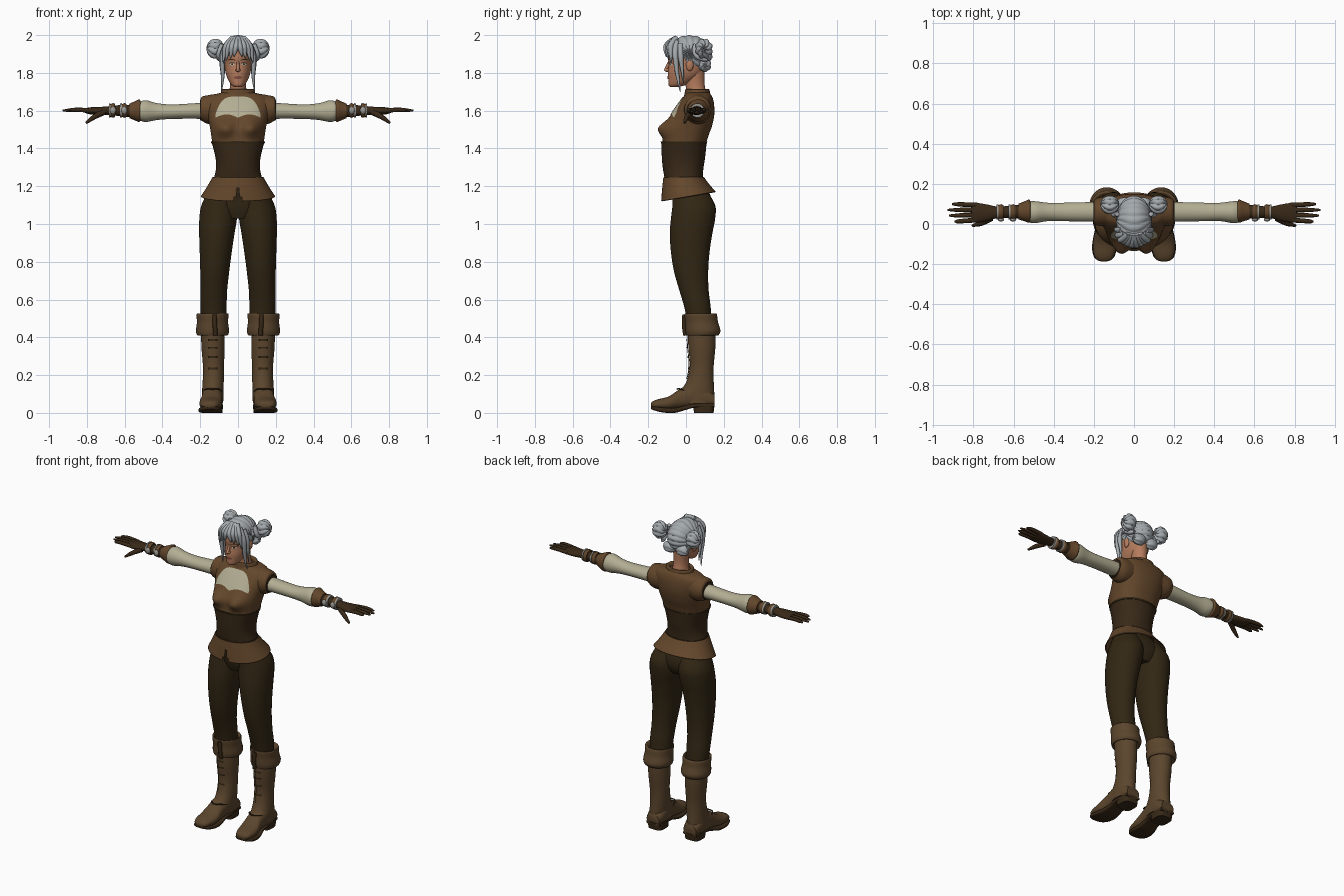
import bpy, bmesh, math
from mathutils import Vector
from mathutils.bvhtree import BVHTree


def material(name, *rgb):
    m = bpy.data.materials.new(name)
    m.diffuse_color = (*rgb, 1)
    return m


LEATHER = material("brown leather", 0.125, 0.062, 0.024)
BOOT = material("boot leather", 0.105, 0.06, 0.026)
DARK = material("dark leather", 0.04, 0.022, 0.009)
CLOTH = material("trouser cloth", 0.032, 0.02, 0.007)
CREAM = material("cream linen", 0.45, 0.42, 0.29)
SKIN = material("skin", 0.46, 0.2, 0.11)
HAIR = material("silver hair", 0.37, 0.40, 0.42)
METAL = material("metal", 0.32, 0.31, 0.28)
LIP = material("lips", 0.25, 0.075, 0.05)
WHITE = material("eye white", 0.6, 0.6, 0.58)


def finish(name, data, mat, mirror=False, thick=0):
    o = bpy.data.objects.new(name, data)
    bpy.context.collection.objects.link(o)
    data.materials.append(mat)
    if isinstance(data, bpy.types.Mesh):
        data.shade_smooth()
        data.set_sharp_from_angle(angle=math.radians(50))
    if thick:
        o.modifiers.new("thickness", 'SOLIDIFY').thickness = thick
    if mirror:
        o.modifiers.new("mirror", 'MIRROR')
    return o


def spline(a, b, c, d, t):
    return [0.5 * (2 * q + (r - p) * t + (2 * p - 5 * q + 4 * r - s) * t * t
                   + (3 * q - p - 3 * r + s) * t ** 3) for p, q, r, s in zip(a, b, c, d)]


def loft(name, rings, mat, axis='z', n=32, sub=4, p=2.0, mirror=False, caps=True, thick=0, shape=None):
    """Ring: (position, centre and half-width across, low and high of second cross axis)."""
    dense = []
    for i in range(len(rings) - 1):
        quad = [rings[max(0, min(len(rings) - 1, i + k))] for k in (-1, 0, 1, 2)]
        dense += [spline(*quad, s / sub) for s in range(sub)]
    dense.append(rings[-1])
    verts, faces = [], []
    for t, c, h, lo, hi in dense:
        for k in range(n):
            a = 2 * math.pi * (k + 0.5) / n
            u, v = [math.copysign(abs(w) ** (2 / p), w) for w in (math.cos(a), math.sin(a))]
            u, v = c + h * u, (lo + hi) / 2 + (hi - lo) / 2 * v
            co = {'z': (u, v, t), 'x': (t, u, v), 'y': (u, t, v)}[axis]
            verts.append(shape(*co) if shape else co)
    for i in range(len(dense) - 1):
        for k in range(n):
            j = (k + 1) % n
            faces.append((i * n + k, i * n + j, i * n + n + j, i * n + n + k))
    if caps:
        faces += [tuple(range(n)), tuple(range(len(verts) - n, len(verts)))]
    me = bpy.data.meshes.new(name)
    me.from_pydata(verts, [], faces)
    bm = bmesh.new()
    bm.from_mesh(me)
    bmesh.ops.recalc_face_normals(bm, faces=bm.faces)
    bm.to_mesh(me)
    bm.free()
    return finish(name, me, mat, mirror, thick)


def ball(name, c, r, mat, mirror=False, waves=0, depth=0.0, keep=None, seg=24):
    """Ellipsoid with its pole along x and optional combed grooves."""
    bm = bmesh.new()
    bmesh.ops.create_uvsphere(bm, u_segments=seg, v_segments=max(8, seg // 3), radius=1)
    for v in bm.verts:
        a = math.atan2(v.co.y, v.co.x)
        f = 1 - depth * (1 - abs(math.sin(waves * a / 2 + 2 * v.co.z ** 2))) if waves else 1
        v.co = (c[0] + r[0] * v.co.z * f, c[1] + r[1] * v.co.x * f, c[2] + r[2] * v.co.y * f)
    if keep:
        gone = [f for f in bm.faces if not keep(f.calc_center_median())]
        bmesh.ops.delete(bm, geom=gone, context='FACES')
    bmesh.ops.recalc_face_normals(bm, faces=bm.faces)
    me = bpy.data.meshes.new(name)
    bm.to_mesh(me)
    bm.free()
    return finish(name, me, mat, mirror)


def tube(name, pts, mat, mirror=True):
    """Tapered tube through (x, y, z, radius) points."""
    cu = bpy.data.curves.new(name, 'CURVE')
    cu.dimensions, cu.bevel_depth, cu.bevel_resolution = '3D', 1.0, 2
    cu.use_fill_caps, cu.resolution_u = True, 5
    s = cu.splines.new('NURBS')
    s.points.add(len(pts) - 1)
    for q, (x, y, z, r) in zip(s.points, pts):
        q.co, q.radius = (x, y, z, 1), r
    s.order_u, s.use_endpoint_u = 3, True
    return finish(name, cu, mat, mirror)


def decal(name, target, x0, x1, low, high, mat, mirror=False, nx=16, nz=6, gap=0.004):
    """Thin patch laid on the front of a surface between two edge functions of x."""
    tree = BVHTree.FromPolygons([v.co for v in target.data.vertices],
                                [p.vertices[:] for p in target.data.polygons])
    verts, faces = [], []
    for i in range(nx + 1):
        x = x0 + (x1 - x0) * i / nx
        for k in range(nz + 1):
            z = low(x) + (high(x) - low(x)) * k / nz
            hit = tree.ray_cast(Vector((x, -1, z)), Vector((0, 1, 0)))[0]
            verts.append((x, (hit.y if hit else 0) - gap, z))
    for i in range(nx):
        for k in range(nz):
            a = i * (nz + 1) + k
            faces.append((a, a + nz + 1, a + nz + 2, a + 1))
    me = bpy.data.meshes.new(name)
    me.from_pydata(verts, [], faces)
    return finish(name, me, mat, mirror)


# Torso: vest with bust, linen window, corset, flared skirt of the vest
def bust(x, y, z):
    if y < 0.02:
        y -= 0.05 * math.exp(-((abs(x) - 0.07) / 0.05) ** 2 - ((z - 1.505) / 0.045) ** 2)
    return x, y, z


vest = loft("vest", [(1.425, 0, .136, -.125, .106), (1.47, 0, .142, -.115, .12), (1.52, 0, .15, -.103, .138),
                     (1.58, 0, .163, -.078, .15), (1.64, 0, .172, -.038, .148), (1.675, 0, .155, -.012, .138),
                     (1.695, 0, .09, 0, .125)], LEATHER, n=64, sub=6, p=2.3, shape=bust)
decal("linen_window", vest, -.118, .118, lambda x: 1.563 + .017 * math.sin(math.pi * abs(x) / .12),
      lambda x: 1.675 - .09 * (abs(x) / .118) ** 4, CREAM, nx=32, nz=12)
loft("collar", [(1.66, 0, .105, -.015, .135), (1.69, 0, .092, -.008, .128), (1.712, 0, .085, -.004, .124),
                (1.708, 0, .07, .006, .112), (1.68, 0, .055, .0, .11)], LEATHER, caps=False)
loft("vest_shoulder", [(.11, .062, .07, 1.53, 1.69), (.16, .062, .072, 1.53, 1.682), (.19, .06, .066, 1.545, 1.675),
                       (.198, .06, .058, 1.55, 1.662)], LEATHER, 'x', mirror=True)
loft("armhole_trim", [(.19, .06, .06, 1.545, 1.662), (.202, .06, .055, 1.55, 1.655)], DARK, 'x', mirror=True)
loft("corset", [(1.235, 0, .13, -.112, .088), (1.29, 0, .117, -.122, .092), (1.35, 0, .119, -.128, .101),
                (1.435, 0, .14, -.131, .11)], DARK, n=48, p=2.2)
loft("corset_top_trim", [(1.425, 0, .141, -.133, .112), (1.436, 0, .143, -.134, .113)], CLOTH, n=48, p=2.2)
loft("waist_trim", [(1.238, 0, .134, -.116, .092), (1.25, 0, .131, -.116, .092)], CLOTH, n=48, p=2.2)


def drape(x, y, z):
    return x, y, z + (y - 0.02) * 0.17 * (1.245 - z) / 0.1


peplum = loft("peplum", [(1.245, 0, .13, -.114, .09), (1.2, 0, .156, -.12, .118), (1.145, 0, .191, -.126, .153)],
              LEATHER, n=96, sub=8, p=2.1, caps=False, thick=-.006, shape=drape)
bm = bmesh.new()
bm.from_mesh(peplum.data)
notch = [f for f in bm.faces if f.calc_center_median().y < 0
         and abs(f.calc_center_median().x) < (1.19 - f.calc_center_median().z) * .28]
bmesh.ops.delete(bm, geom=notch, context='FACES')
bm.to_mesh(peplum.data)
bm.free()

# Trousers
loft("hips", [(1.03, 0, .09, -.05, .11), (1.08, 0, .165, -.065, .135), (1.15, 0, .17, -.075, .13),
              (1.23, 0, .125, -.1, .085)], CLOTH)
loft("trouser_leg", [(1.18, .08, .075, -.07, .11), (1.1, .098, .096, -.072, .155), (1.03, .105, .1, -.08, .155),
                     (.95, .112, .094, -.086, .14), (.85, .118, .085, -.08, .125), (.75, .123, .077, -.064, .118),
                     (.65, .128, .071, -.036, .12), (.57, .13, .07, -.012, .13), (.48, .13, .066, .008, .137)],
     CLOTH, mirror=True)

# Boots
loft("boot_cuff", [(.42, .135, .066, .012, .158), (.41, .135, .08, .004, .17), (.435, .135, .088, -.003, .183),
                   (.48, .135, .083, -.004, .17), (.523, .135, .085, -.008, .163), (.52, .133, .074, .004, .148),
                   (.49, .13, .064, .012, .136)], BOOT, mirror=True, caps=False)
shaft = loft("boot_shaft", [(.45, .134, .062, .01, .157), (.35, .132, .062, .012, .156), (.25, .13, .056, .02, .147),
                            (.17, .131, .056, .004, .147), (.11, .134, .057, -.03, .15), (.05, .135, .056, -.03, .15)],
             BOOT, mirror=True)
foot = loft("boot_foot", [(.15, .132, .045, .03, .1), (.1, .132, .056, .025, .14), (.03, .135, .056, .025, .155),
                          (-.03, .139, .053, .022, .128), (-.09, .144, .06, .016, .088), (-.15, .148, .052, .02, .072),
                          (-.178, .149, .036, .024, .06), (-.186, .149, .015, .032, .048)], BOOT, 'y', p=2.3, mirror=True)
loft("boot_sole", [(.15, .132, .048, .03, .052), (.05, .134, .054, .028, .05), (0, .137, .05, .016, .04),
                   (-.06, .142, .06, 0, .026), (-.12, .147, .062, .002, .028), (-.165, .149, .05, .012, .034),
                   (-.184, .149, .026, .02, .036)], DARK, 'y', p=4, mirror=True)
loft("boot_heel", [(0, .132, .05, .042, .146), (.045, .132, .053, .038, .152)], DARK, p=3.5, mirror=True)
decal("boot_tongue", shaft, .118, .152, lambda x: .18, lambda x: .42, BOOT, True, 4, 10, .006)
for z in (.23, .29, .34, .38):
    decal("boot_lace", shaft, .108, .158, lambda x: z, lambda x: z + .01, CLOTH, True, 6, 1, .009)
tube("boot_cuff_strap", [(.125, -.008, .52, .012), (.122, -.014, .46, .013), (.12, -.002, .41, .012)], DARK)
tube("instep_seam", [(.083, .04, .1, .004), (.09, -.03, .13, .004), (.135, -.052, .125, .004),
                     (.18, -.03, .13, .004), (.187, .04, .1, .004)], DARK)

# Sleeves, cuffs, bracers
loft("sleeve", [(.15, .06, .048, 1.553, 1.645), (.22, .06, .049, 1.557, 1.64), (.35, .06, .046, 1.556, 1.633),
                (.43, .06, .046, 1.55, 1.64), (.485, .059, .054, 1.54, 1.655), (.515, .059, .054, 1.546, 1.65),
                (.53, .06, .04, 1.56, 1.64)], CREAM, 'x', mirror=True)
loft("sleeve_cuff", [(.515, .062, .044, 1.555, 1.645), (.522, .064, .058, 1.54, 1.66), (.55, .063, .048, 1.55, 1.648),
                     (.575, .062, .04, 1.56, 1.637)], LEATHER, 'x', mirror=True)
loft("glove", [(.55, .062, .036, 1.563, 1.632), (.62, .06, .031, 1.57, 1.63), (.68, .058, .029, 1.577, 1.624),
               (.73, .056, .041, 1.577, 1.62), (.78, .056, .049, 1.58, 1.618), (.81, .057, .047, 1.588, 1.613)],
     DARK, 'x', mirror=True)
for x in (.59, .65):
    loft("wrist_strap", [(x, .06, .034, 1.566, 1.636), (x + .012, .06, .039, 1.562, 1.64),
                         (x + .025, .06, .033, 1.568, 1.634)], LEATHER, 'x', n=24, mirror=True)
    loft("wrist_ring", [(x + .024, .06, .038, 1.562, 1.64), (x + .034, .06, .037, 1.564, 1.638)], METAL, 'x',
         n=24, mirror=True)
    ball("buckle", (x + .012, .022, 1.602), (.016, .01, .02), METAL, True, seg=18)
for y0, y1, tip in ((.02, .012, .89), (.045, .042, .92), (.07, .07, .928), (.094, .099, .905)):
    tube("finger", [(.78, y0, 1.6, .012), (.84, (y0 + y1) / 2, 1.606, .012), (.89, y1, 1.603, .01),
                    (tip, y1, 1.6, .005)], DARK)
tube("thumb", [(.71, .03, 1.592, .016), (.75, .008, 1.575, .015), (.785, -.004, 1.55, .011),
               (.805, -.008, 1.535, .006)], DARK)

# Head and face
loft("neck", [(1.66, 0, .062, .005, .12), (1.7, 0, .047, .002, .106), (1.75, 0, .043, -.004, .098),
              (1.82, 0, .05, -.01, .1)], SKIN)
head = loft("head", [(1.724, 0, .014, -.08, -.05), (1.735, 0, .034, -.092, -.005), (1.765, 0, .053, -.094, .05),
                     (1.8, 0, .065, -.096, .09), (1.845, 0, .071, -.091, .11), (1.89, 0, .074, -.096, .118),
                     (1.94, 0, .066, -.08, .108), (1.975, 0, .035, -.03, .07)], SKIN, n=48)
ball("nose_tip", (0, -.098, 1.815), (.013, .018, .01), SKIN)
tube("nose_bridge", [(0, -.088, 1.86, .007), (0, -.095, 1.84, .008), (0, -.107, 1.817, .009)], SKIN, False)
ball("ear", (.074, .02, 1.842), (.012, .02, .033), SKIN, True)
arch = lambda x, c, w: math.sqrt(max(0, 1 - ((x - c) / w) ** 2))
decal("eye_white", head, .017, .045, lambda x: 1.845 - .005 * arch(x, .031, .014),
      lambda x: 1.845 + .007 * arch(x, .031, .014), WHITE, True, 10, 2, .002)
decal("iris", head, .0255, .0365, lambda x: 1.846 - .0055 * arch(x, .031, .0055),
      lambda x: 1.846 + .0055 * arch(x, .031, .0055), DARK, True, 8, 2, .0035)
decal("lash", head, .015, .048, lambda x: 1.845 + .007 * arch(x, .031, .017),
      lambda x: 1.849 + .007 * arch(x, .031, .017), DARK, True, 8, 1, .004)
decal("brow", head, .013, .052, lambda x: 1.862 + .006 * arch(x, .036, .024),
      lambda x: 1.867 + .006 * arch(x, .036, .024), DARK, True, 8, 1, .003)
decal("mouth", head, -.023, .023, lambda x: 1.776 - .009 * arch(x, 0, .023),
      lambda x: 1.776 + .007 * arch(x, 0, .023), LIP, nx=12, nz=3, gap=.004)

# Hair: combed cap, two buns, fringe and side locks
ball("hair_cap", (0, .018, 1.9), (.089, .124, .1), HAIR, waves=18, depth=.05, seg=144,
     keep=lambda c: c.z > 1.805 + min(.13, max(0, .06 - c.y)))
ball("hair_bun", (.12, .095, 1.928), (.047, .048, .055), HAIR, True, waves=8, depth=.16, seg=64)
tube("bun_wrap", [(.085, .05, 1.95, .012), (.1, .04, 1.91, .015), (.105, .07, 1.875, .015),
                  (.09, .11, 1.87, .012)], HAIR)
ball("nape_roll", (.045, .1, 1.84), (.045, .034, .036), HAIR, True, waves=6, depth=.12, seg=48)
for x0, x1, x2, zt in ((.004, .006, .018, 1.885), (.012, .03, .036, 1.876), (.02, .046, .058, 1.865),
                       (.03, .06, .074, 1.85)):
    y = -.112 + x2 * .45
    tube("fringe_lock", [(x0, -.05, 1.985, .014), (x1, y - .003, 1.955, .016), (x2, y - .002, 1.91, .013),
                         (x2 + .004, y, zt, .002)], HAIR)
tube("side_lock", [(.045, -.05, 1.965, .016), (.08, -.06, 1.92, .017), (.084, -.052, 1.84, .013),
                   (.078, -.045, 1.78, .01), (.088, -.03, 1.7, .002)], HAIR)
tube("temple_lock", [(.06, -.03, 1.95, .016), (.088, -.03, 1.9, .016), (.086, -.022, 1.83, .01),
                     (.084, -.012, 1.74, .002)], HAIR)
